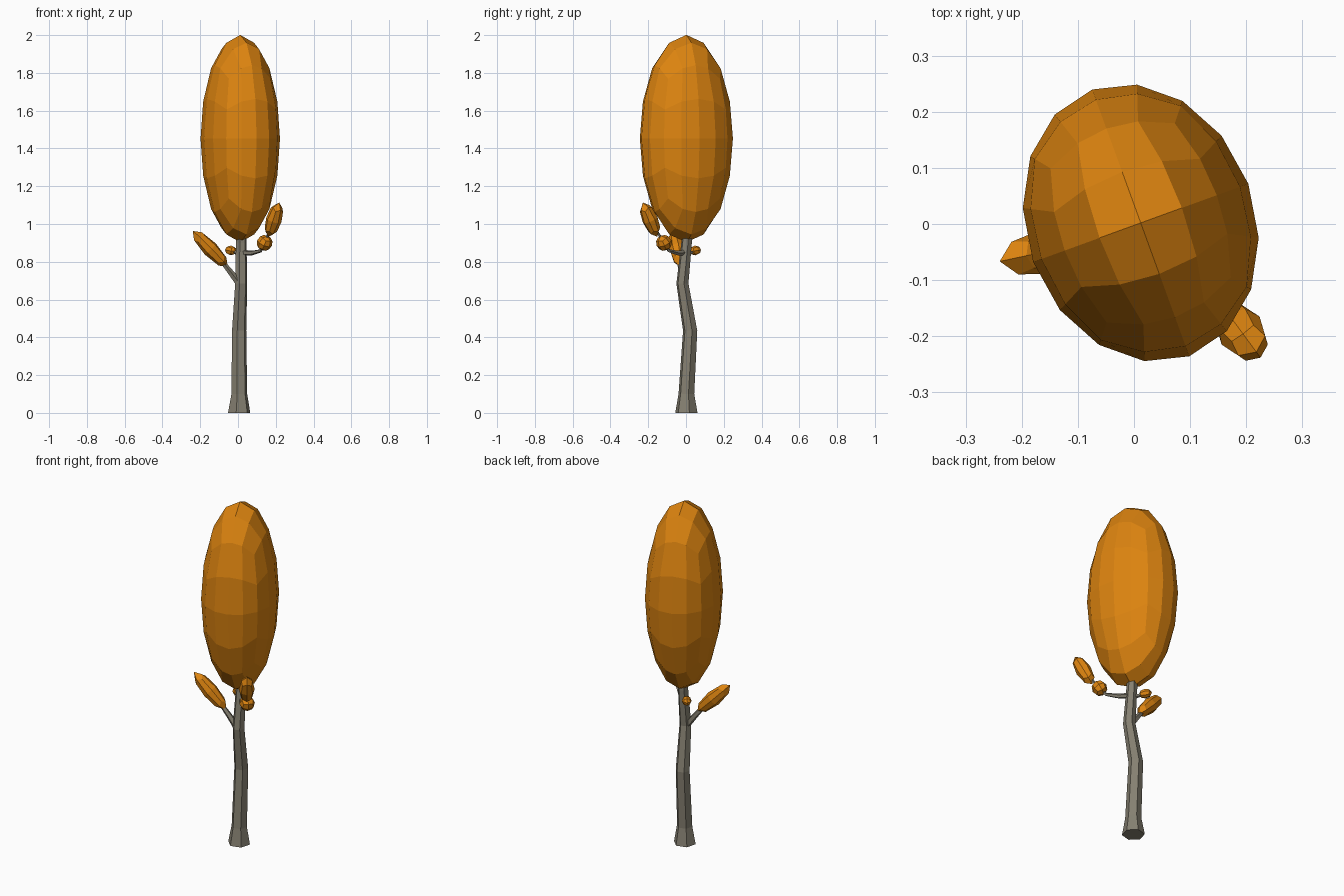
import bpy, bmesh, math
from mathutils import Vector, Matrix

if "Cube" in bpy.data.objects:
    bpy.data.objects.remove(bpy.data.objects["Cube"])


def material(name, rgb):
    m = bpy.data.materials.new(name)
    m.diffuse_color = (*rgb, 1)
    m.use_nodes = True
    m.node_tree.nodes["Principled BSDF"].inputs["Base Color"].default_value = m.diffuse_color
    return m


LEAF = material("autumn orange", (0.72, 0.23, 0.005))
BARK = material("grey bark", (0.235, 0.215, 0.165))


def finish(bm, name, mat):
    bmesh.ops.recalc_face_normals(bm, faces=bm.faces[:])
    me = bpy.data.meshes.new(name)
    bm.to_mesh(me)
    bm.free()
    me.materials.append(mat)
    ob = bpy.data.objects.new(name, me)
    bpy.context.collection.objects.link(ob)
    return ob


def leaf_blob(name, center, size, axis=(0, 0, 1), spin=0, n=2):
    """Faceted ellipsoid made from a rounded cube, long axis along `axis`."""
    bm = bmesh.new()
    bmesh.ops.create_cube(bm, size=2)
    bmesh.ops.subdivide_edges(bm, edges=bm.edges[:], cuts=n - 1, use_grid_fill=True)
    for v in bm.verts:
        v.co = Vector([math.tan(c * math.pi / 4) for c in v.co]).normalized()
    turn = Vector(axis).to_track_quat('Z', 'Y').to_matrix().to_4x4()
    if tuple(axis) == (0, 0, 1):
        turn = Matrix.Identity(4)
    mat = (Matrix.Translation(center) @ turn @ Matrix.Rotation(math.radians(spin), 4, 'Z')
           @ Matrix.Diagonal((*size, 1)))
    bm.transform(mat)
    return finish(bm, name, LEAF)


def limb(name, path, sides, phase=0, level=False):
    """Tapered tube through (x, y, z, radius) points; level keeps rings flat."""
    bm = bmesh.new()
    pts = [Vector(p[:3]) for p in path]
    rings = []
    for i, p in enumerate(pts):
        d = pts[min(i + 1, len(pts) - 1)] - pts[max(i - 1, 0)]
        q = Matrix.Identity(3) if level else d.to_track_quat('Z', 'Y').to_matrix()
        ring = []
        for k in range(sides):
            a = math.radians(phase) + 2 * math.pi * k / sides
            ring.append(bm.verts.new(p + q @ Vector((math.cos(a), math.sin(a), 0)) * path[i][3]))
        rings.append(ring)
    for a, b in zip(rings, rings[1:]):
        for k in range(sides):
            j = (k + 1) % sides
            bm.faces.new((a[k], a[j], b[j], b[k]))
    bm.faces.new(rings[0][::-1])
    bm.faces.new(rings[-1])
    return finish(bm, name, BARK)


# Crooked trunk with flared foot
limb("trunk", [(0.006, 0.002, 0, 0.061), (0.007, 0.002, 0.1, 0.043),
               (0.006, 0.022, 0.435, 0.039), (0.017, -0.019, 0.685, 0.033),
               (0.017, 0.003, 0.9, 0.029), (0.015, 0.005, 1.05, 0.024)],
     6, 15, True)

# Branches
limb("left_branch", [(0.01, -0.018, 0.68, 0.02), (-0.04, -0.025, 0.745, 0.016),
                     (-0.1, -0.037, 0.82, 0.011)], 5)
limb("right_branch", [(0.015, 0, 0.85, 0.016), (0.07, -0.045, 0.846, 0.013),
                      (0.12, -0.09, 0.858, 0.009), (0.14, -0.115, 0.9, 0.008),
                      (0.17, -0.16, 0.97, 0.006)], 5)
limb("back_branch", [(0.015, 0, 0.84, 0.013), (-0.035, 0.045, 0.857, 0.008)], 5)

# Main crown
leaf_blob("crown", (0.012, 0.002, 1.452), (0.204, 0.253, 0.549), spin=20, n=4)

# Small leaf clusters on the branches
leaf_blob("left_leaves", (-0.147, -0.047, 0.868), (0.042, 0.042, 0.134), (-0.165, -0.035, 0.17))
leaf_blob("right_upper_leaves", (0.19, -0.19, 1.023), (0.042, 0.042, 0.102), (0.028, -0.038, 0.09))
leaf_blob("right_lower_leaves", (0.141, -0.117, 0.9), (0.042, 0.042, 0.044), (0.03, -0.03, 0.07))
leaf_blob("back_leaves", (-0.038, 0.048, 0.86), (0.026, 0.026, 0.036), (-0.6, 0.7, 0.1))
